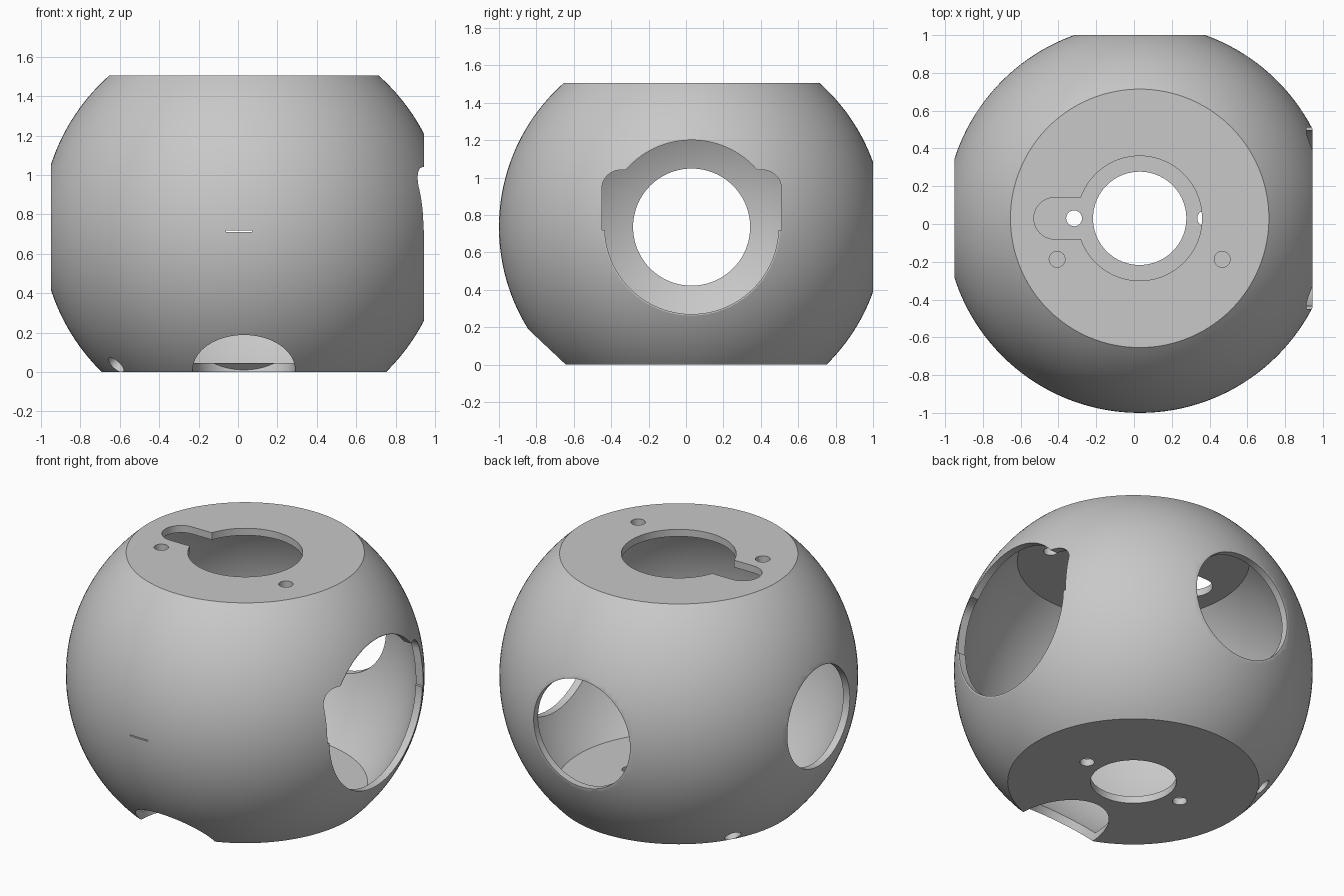
import bpy, bmesh, math
from mathutils import Vector

cube = bpy.data.objects.get("Cube")
if cube:
    bpy.data.objects.remove(cube, do_unlink=True)

CENTRE = Vector((0.03, 0.03, 0.735))
RADIUS, WALL = 1.03, 0.045
HEIGHT = 1.505

grey = bpy.data.materials.new("plain grey")
grey.use_nodes = True
grey.diffuse_color = (0.58, 0.58, 0.58, 1)
grey.node_tree.nodes["Principled BSDF"].inputs["Base Color"].default_value = grey.diffuse_color


def finish(name, bm):
    bmesh.ops.remove_doubles(bm, verts=bm.verts, dist=1e-5)
    bmesh.ops.recalc_face_normals(bm, faces=bm.faces)
    mesh = bpy.data.meshes.new(name)
    bm.to_mesh(mesh)
    bm.free()
    mesh.materials.append(grey)
    obj = bpy.data.objects.new(name, mesh)
    bpy.context.collection.objects.link(obj)
    return obj


def truncated_ball(name, radius, low, high, rings=64, sides=144):
    """Lathe a ball with flat ends at heights low and high."""
    bm = bmesh.new()
    a0 = math.asin((low - CENTRE.z) / radius)
    a1 = math.asin((high - CENTRE.z) / radius)
    points = [CENTRE + Vector((0, 0, low - CENTRE.z))]
    for i in range(rings + 1):
        a = a0 + (a1 - a0) * i / rings
        points.append(CENTRE + radius * Vector((math.cos(a), 0, math.sin(a))))
    points.append(CENTRE + Vector((0, 0, high - CENTRE.z)))
    verts = [bm.verts.new(p) for p in points]
    edges = [bm.edges.new(pair) for pair in zip(verts, verts[1:])]
    bmesh.ops.spin(bm, geom=verts + edges, cent=CENTRE, axis=(0, 0, 1),
                   angle=math.tau, steps=sides, use_duplicate=False)
    return finish(name, bm)


def box(name, low, high):
    bm = bmesh.new()
    bmesh.ops.create_cube(bm, size=1)
    for v in bm.verts:
        v.co = Vector([(a + b) / 2 + c * (b - a) for a, b, c in zip(low, high, v.co)])
    return finish(name, bm)


def bore(name, direction, radius, start, end, offset=(0, 0, 0), sides=64):
    """Round cutter along a direction, between two distances from the centre."""
    d = Vector(direction).normalized()
    bm = bmesh.new()
    bmesh.ops.create_cone(bm, cap_ends=True, segments=sides, radius1=radius,
                          radius2=radius, depth=end - start)
    turn = d.to_track_quat("Z", "Y")
    for v in bm.verts:
        v.co = turn @ v.co + CENTRE + Vector(offset) + d * (start + end) / 2
    return finish(name, bm)


def notch(name, half, low, high, corner):
    """Side notch cutter with rounded upper corners."""
    outline = [(-half, low), (half, low)]
    for side, first in ((1, 0), (-1, 90)):
        for i in range(13):
            a = math.radians(first + i * 7.5)
            outline.append((side * (half - corner) + corner * math.cos(a),
                            high - corner + corner * math.sin(a)))
    bm = bmesh.new()
    face = bm.faces.new([bm.verts.new((0.6, CENTRE.y + y, z)) for y, z in outline])
    out = bmesh.ops.extrude_face_region(bm, geom=[face])
    moved = [g for g in out["geom"] if isinstance(g, bmesh.types.BMVert)]
    bmesh.ops.translate(bm, verts=moved, vec=(0.6, 0, 0))
    return finish(name, bm)


shell = truncated_ball("ball_shell", RADIUS, 0, HEIGHT)

cutters = [
    # flats on three sides
    box("left_flat", (0.945, -2, -1), (2, 2, 3)),
    box("right_flat", (-2, -2, -1), (-0.95, 2, 3)),
    box("back_flat", (-2, 1.0, -1), (2, 2, 3)),
    # hollow inside
    truncated_ball("cavity", RADIUS - WALL, WALL, HEIGHT - WALL),
    # side openings
    bore("left_opening", (1, 0, 0), 0.465, 0.6, 1.3, sides=96),
    notch("left_notch", 0.48, 0.72, 1.04, 0.1),
    bore("right_opening", (-1, 0, 0), 0.313, 0.7, 1.3, sides=96),
    bore("back_opening", (0, 1, 0), 0.338, 0.7, 1.3, sides=96),
    # top keyhole
    bore("top_opening", (0, 0, 1), 0.33, 0.65, 1.0, sides=96),
    bore("top_slot_end", (0, 0, 1), 0.11, 0.65, 1.0, (-0.45, 0, 0)),
    box("top_slot", (-0.42, -0.08, 1.38), (-0.1, 0.14, 1.7)),
    # bottom hole and slanted front hole
    bore("bottom_opening", (0, 0, -1), 0.247, 0.6, 1.0, sides=96),
    bore("front_slanted_opening", (0, -0.686, -0.728), 0.26, 0.75, 1.3, sides=96),
    # seam slit at the front
    box("front_slit", (-0.06, -1.1, 0.711), (0.07, -0.95, 0.718)),
]
# screw and drain holes in mirrored pairs
for s in (-1, 1):
    cutters.append(bore("top_screw_hole", (0, 0, 1), 0.042, 0.65, 1.0,
                        (s * 0.437, -0.217, 0), 32))
    cutters.append(bore("bottom_screw_hole", (0, 0, -1), 0.042, 0.6, 1.0,
                        (s * 0.347, 0, 0), 32))
    cutters.append(bore("drain_hole", (-0.64, s * 0.38, -0.69), 0.05, 0.85, 1.3,
                        (0, 0, 0), 32))

for cutter in cutters:
    cutter.hide_render = True
    mod = shell.modifiers.new(cutter.name, "BOOLEAN")
    mod.operation = "DIFFERENCE"
    mod.solver = "EXACT"
    mod.object = cutter

# bake the cuts and drop the cutters
bpy.context.view_layer.update()
baked = bpy.data.meshes.new_from_object(
    shell.evaluated_get(bpy.context.evaluated_depsgraph_get()))
shell.modifiers.clear()
shell.data = baked
baked.materials.clear()
baked.materials.append(grey)
for cutter in cutters:
    bpy.data.objects.remove(cutter, do_unlink=True)

bpy.ops.object.select_all(action="DESELECT")
shell.select_set(True)
bpy.context.view_layer.objects.active = shell
bpy.ops.object.shade_smooth_by_angle(angle=math.radians(25))
